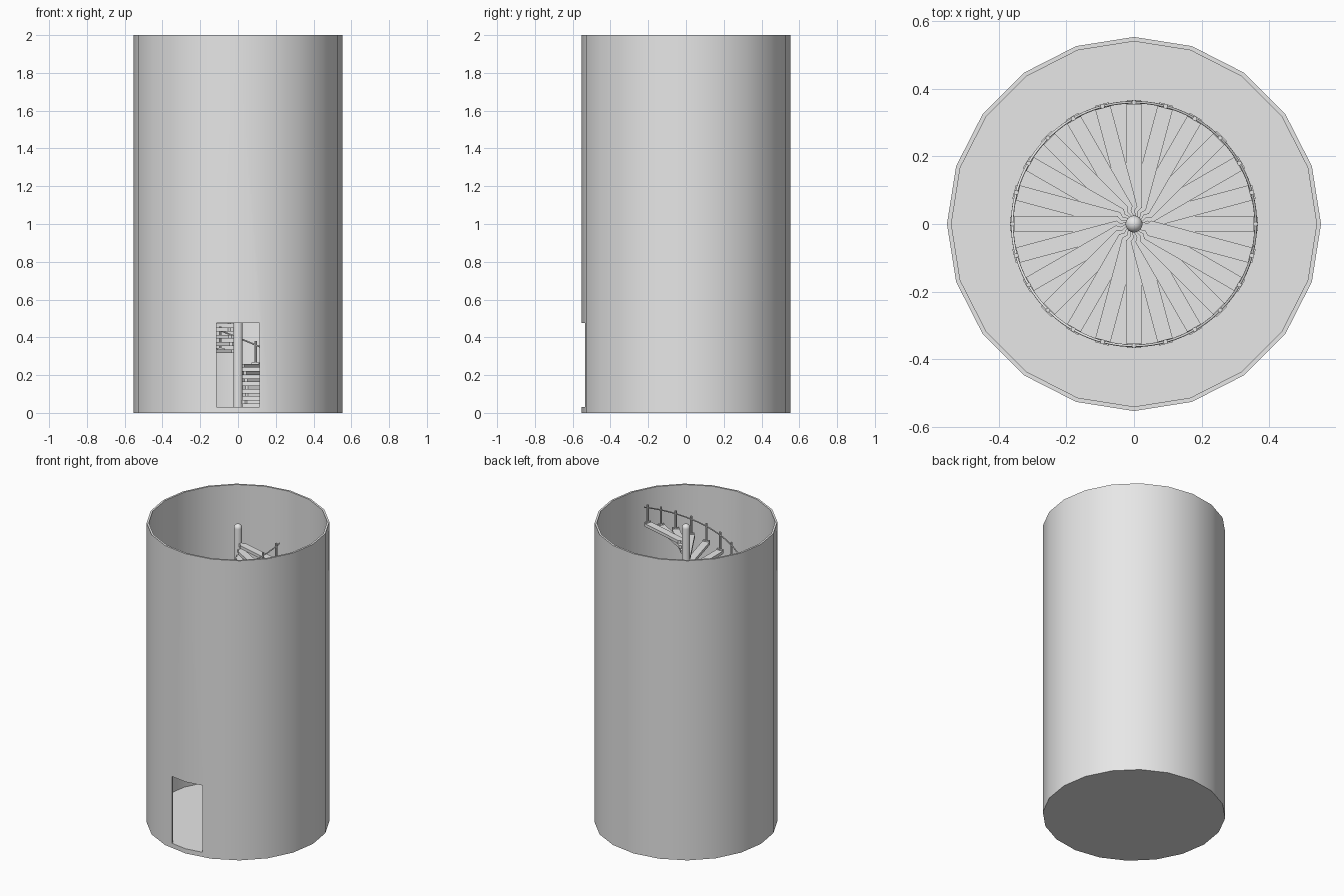
import bpy
import bmesh
from math import sin, cos, pi, radians
from mathutils import Matrix, Vector

if "Cube" in bpy.data.objects:
    bpy.data.objects.remove(bpy.data.objects["Cube"])

grey = bpy.data.materials.new("plain_grey")
grey.use_nodes = True
grey.diffuse_color = (0.8, 0.8, 0.8, 1)
grey.node_tree.nodes["Principled BSDF"].inputs["Base Color"].default_value = grey.diffuse_color

FLOOR, RISE, STEPS, TURN = 0.03, 0.0383, 48, radians(15)
REACH, WIDTH, THICK = 0.358, 0.046, 0.02


def add_object(name, data):
    obj = bpy.data.objects.new(name, data)
    bpy.context.collection.objects.link(obj)
    data.materials.append(grey)
    return obj


def finish(name, bm):
    bmesh.ops.recalc_face_normals(bm, faces=bm.faces)
    mesh = bpy.data.meshes.new(name)
    bm.to_mesh(mesh)
    bm.free()
    return add_object(name, mesh)


def activate(obj):
    bpy.ops.object.select_all(action='DESELECT')
    obj.select_set(True)
    bpy.context.view_layer.objects.active = obj


def smooth(obj):
    activate(obj)
    bpy.ops.object.shade_smooth_by_angle(angle=radians(35))


def lathe(name, profile, sides):
    """Turn a list of (radius, height) points around the z axis."""
    bm = bmesh.new()
    verts = [bm.verts.new((r, 0, z)) for r, z in profile]
    edges = [bm.edges.new(pair) for pair in zip(verts, verts[1:])]
    bmesh.ops.spin(bm, geom=verts + edges, cent=(0, 0, 0), axis=(0, 0, 1),
                   angle=2 * pi, steps=sides, use_duplicate=False)
    bmesh.ops.remove_doubles(bm, verts=bm.verts, dist=1e-4)
    return finish(name, bm)


def box(bm, low, high, matrix=Matrix()):
    low, high = Vector(low), Vector(high)
    place = Matrix.Translation((low + high) / 2) @ Matrix.Diagonal((high - low).to_4d())
    bmesh.ops.create_cube(bm, size=1, matrix=matrix @ place)


def step_matrix(i):
    """Frame of a step: x points outward, z = 0 is the tread's top."""
    return Matrix.Translation((0, 0, FLOOR + RISE * (i + 1))) @ Matrix.Rotation(i * TURN, 4, 'Z')


# Tower shell with its floor, and the doorway cut through the front
tower = lathe("tower_wall", [(0, 0), (0.553, 0), (0.553, 2), (0.54, 2), (0.54, FLOOR), (0, FLOOR)], 20)
bm = bmesh.new()
box(bm, (-0.114, -0.7, FLOOR + 0.001), (0.114, -0.42, 0.477))
cutter = finish("doorway_cutter", bm)
cutter.hide_render = True
cut = tower.modifiers.new("doorway", 'BOOLEAN')
cut.operation, cut.solver, cut.object = 'DIFFERENCE', 'EXACT', cutter
activate(tower)
bpy.ops.object.modifier_apply(modifier=cut.name)
bpy.data.objects.remove(cutter)
smooth(tower)

# Central pole with a round cap
R = 0.025
dome = [(R * cos(a * pi / 12), 1.964 + R * sin(a * pi / 12)) for a in range(6)]
pole = lathe("centre_pole", [(0, FLOOR), (R, FLOOR)] + dome + [(0, 1.964 + R)], 20)
smooth(pole)

# Treads: straight planks with a narrowed neck at the pole
half = WIDTH / 2
outline = [(0.015, 0.012), (0.038, 0.012), (0.048, half), (REACH, half)]
outline += [(x, -y) for x, y in reversed(outline)]
bm = bmesh.new()
for i in range(STEPS):
    m = step_matrix(i)
    face = bm.faces.new([bm.verts.new(m @ Vector((x, y, -THICK))) for x, y in outline])
    top = bmesh.ops.extrude_face_region(bm, geom=[face])["geom"]
    bmesh.ops.translate(bm, vec=(0, 0, THICK),
                        verts=[v for v in top if isinstance(v, bmesh.types.BMVert)])
    # the extrusion leaves the first face as the underside
    if not face.is_valid or len(face.link_loops if hasattr(face, "link_loops") else face.loops) == 0:
        bm.faces.ensure_lookup_table()
finish("stair_treads", bm)

# Balusters: a foot bracket on the tread end and a slim post
bm = bmesh.new()
for i in range(STEPS):
    m = step_matrix(i)
    box(bm, (REACH - 0.004, -half + 0.002, -THICK), (REACH + 0.009, half - 0.002, 0.008), m)
    bmesh.ops.create_cone(bm, cap_ends=True, segments=8, radius1=0.007, radius2=0.007, depth=0.12,
                          matrix=m @ Matrix.Translation((REACH + 0.002, 0, 0.06)))
smooth(finish("balusters", bm))

# Handrail: a thin helix through the posts
curve = bpy.data.curves.new("handrail", 'CURVE')
curve.dimensions = '3D'
curve.bevel_depth = 0.004
curve.bevel_resolution = 1
curve.use_fill_caps = True
line = curve.splines.new('POLY')
count = STEPS * 4
line.points.add(count - 1)
for n, point in enumerate(line.points):
    k = -0.3 + n * (STEPS - 0.4) / (count - 1)
    a = k * TURN
    r = REACH + 0.002
    point.co = (r * cos(a), r * sin(a), FLOOR + RISE * (k + 1) + 0.1, 1)
add_object("handrail", curve)
